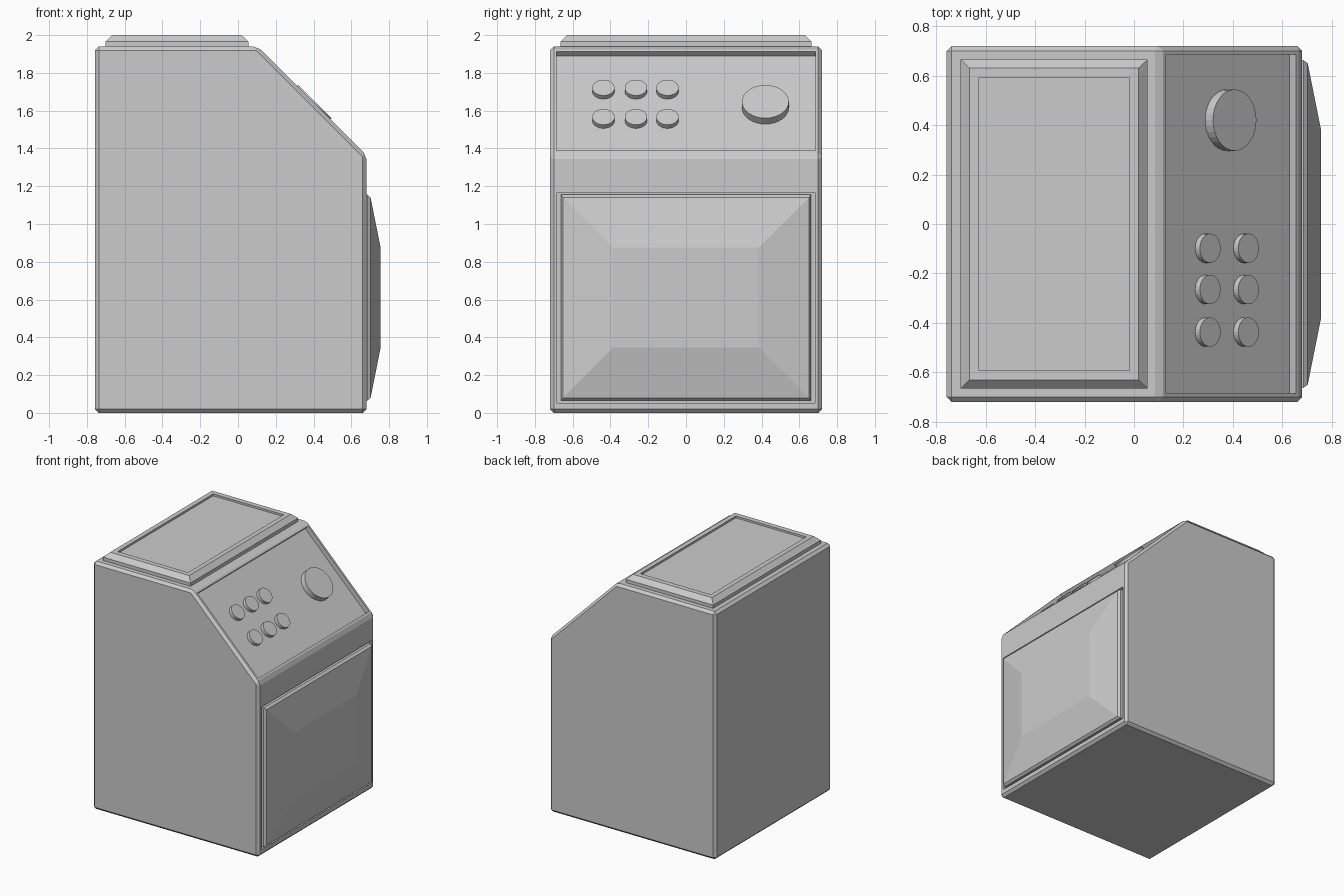
import bpy, bmesh, math
from mathutils import Vector, Matrix

if "Cube" in bpy.data.objects:
    bpy.data.objects.remove(bpy.data.objects["Cube"])


def finish(name, bm):
    bmesh.ops.recalc_face_normals(bm, faces=bm.faces)
    me = bpy.data.meshes.new(name)
    bm.to_mesh(me)
    bm.free()
    ob = bpy.data.objects.new(name, me)
    bpy.context.collection.objects.link(ob)
    return ob


def stacked_rects(name, rings, matrix):
    """Loft rectangles (height, half_u, half_v) along local z and cap both ends."""
    bm = bmesh.new()
    loops = [[bm.verts.new((sx * u, sy * v, h)) for sx, sy in ((-1, -1), (1, -1), (1, 1), (-1, 1))]
             for h, u, v in rings]
    for a, b in zip(loops, loops[1:]):
        for i in range(4):
            j = (i + 1) % 4
            bm.faces.new((a[i], a[j], b[j], b[i]))
    bm.faces.new(loops[0])
    bm.faces.new(loops[-1])
    bm.transform(matrix)
    return finish(name, bm)


def sink(bm, face, depth):
    """Push a face straight in, leaving walls."""
    n = face.normal.copy()
    f = bmesh.ops.extrude_discrete_faces(bm, faces=[face])["faces"][0]
    bmesh.ops.translate(bm, verts=f.verts, vec=-n * depth)


# Cabinet: sloped side profile, chamfered edges
profile = [(-0.757, 0), (0.68, 0), (0.68, 1.363), (0.104, 1.939), (-0.757, 1.939)]
bm = bmesh.new()
base = bm.faces.new([bm.verts.new((x, -0.72, z)) for x, z in profile])
ext = bmesh.ops.extrude_face_region(bm, geom=[base])
bmesh.ops.translate(bm, verts=[v for v in ext["geom"] if isinstance(v, bmesh.types.BMVert)], vec=(0, 1.44, 0))
bmesh.ops.recalc_face_normals(bm, faces=bm.faces)
bmesh.ops.bevel(bm, geom=bm.edges[:], offset=0.02, segments=1, affect='EDGES')
bm.normal_update()


def facing(direction):
    d = Vector(direction).normalized()
    return max((f for f in bm.faces if f.normal.dot(d) > 0.999), key=lambda f: f.calc_area())


# Recessed control panel on the slope
panel = facing((1, 0, 1))
bmesh.ops.inset_region(bm, faces=[panel], thickness=0.022)
bm.normal_update()
sink(bm, panel, 0.036)
# Recess around the door
front = facing((1, 0, 0))
bmesh.ops.inset_region(bm, faces=[front], thickness=0.025)
for v in front.verts:
    v.co.z = 1.167 if v.co.z > 0.7 else 0.053
bm.normal_update()
sink(bm, front, 0.02)
finish("cabinet", bm)

# Lid with chamfered rim and sunken top
stacked_rects("top_lid", [(1.93, 0.378, 0.665), (1.965, 0.378, 0.665), (2.0, 0.342, 0.63),
                          (2.0, 0.305, 0.59), (1.985, 0.305, 0.59)],
              Matrix.Translation((-0.323, 0, 0)))

# Door bulging out of the right side
stacked_rects("door", [(0.655, 0.545, 0.662), (0.685, 0.545, 0.662), (0.702, 0.53, 0.65),
                       (0.755, 0.265, 0.385)],
              Matrix.Translation((0, 0, 0.61)) @ Matrix.Rotation(math.pi / 2, 4, 'Y'))


# Round controls standing on the sloped panel
def control(name, top, radius, height):
    n = Vector((1, 0, 1)).normalized()
    bm = bmesh.new()
    depth = height + 0.005
    m = Matrix.Translation(Vector(top) - n * depth / 2) @ Matrix.Rotation(math.pi / 4, 4, 'Y')
    bmesh.ops.create_cone(bm, cap_ends=True, segments=32, radius1=radius, radius2=radius,
                          depth=depth, matrix=m)
    finish(name, bm)


for row, (x, z) in enumerate(((0.308, 1.722), (0.463, 1.567))):
    for col, y in enumerate((-0.437, -0.265, -0.098)):
        control(f"button_{row}_{col}", (x, y, z), 0.059, 0.028)
control("dial", (0.407, 0.42, 1.648), 0.124, 0.052)
